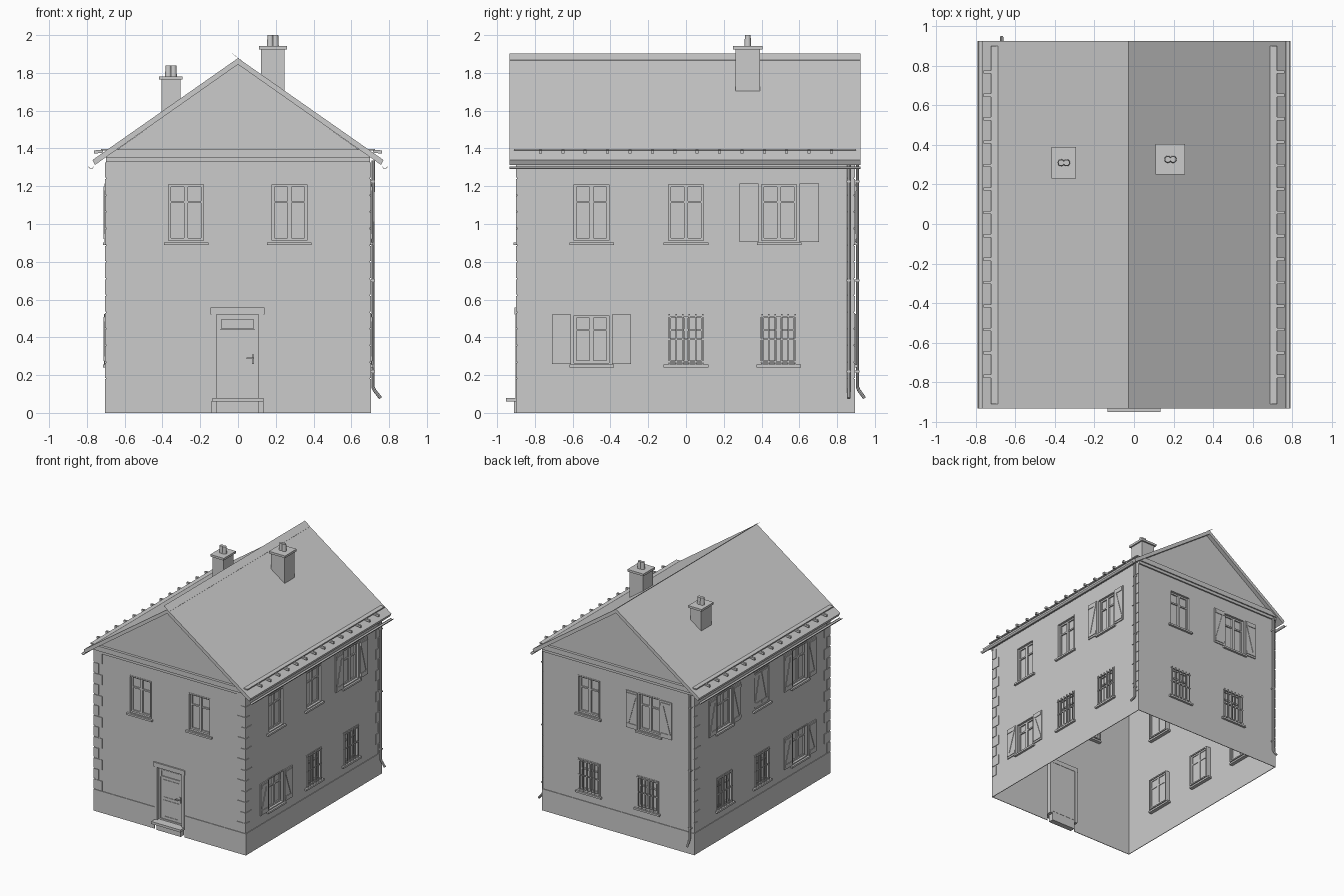
import bpy, bmesh, math
from mathutils import Matrix, Vector

if "Cube" in bpy.data.objects:
    bpy.data.objects.remove(bpy.data.objects["Cube"])

parts = {}

def bm_for(name):
    return parts.setdefault(name, bmesh.new())

# Wall frames: (turn about z, distance from centre). Local u runs right, d outward, z up.
WORLD, FRONT, RIGHT, BACK, LEFT = (0, 0), (0, .896), (90, .698), (180, .89), (270, .698)

def at(wall, u, d, z):
    return Matrix.Rotation(math.radians(wall[0]), 3, 'Z') @ Vector((u, -(wall[1] + d), z))

def prism(name, wall, pts, d0, d1):
    bm = bm_for(name)
    a = [bm.verts.new(at(wall, u, d0, z)) for u, z in pts]
    b = [bm.verts.new(at(wall, u, d1, z)) for u, z in pts]
    faces = [bm.faces.new(a[::-1]), bm.faces.new(b)]
    n = len(pts)
    for i in range(n):
        j = (i + 1) % n
        faces.append(bm.faces.new((a[i], a[j], b[j], b[i])))
    bmesh.ops.recalc_face_normals(bm, faces=faces)

def box(name, wall, u0, u1, z0, z1, d0, d1):
    prism(name, wall, [(u0, z0), (u1, z0), (u1, z1), (u0, z1)], d0, d1)

def sheet(name, wall, pts, d=0):
    bm = bm_for(name)
    bm.faces.new([bm.verts.new(at(wall, u, d, z)) for u, z in pts])

def rect(u0, u1, z0, z1):
    return [(u0, z0), (u1, z0), (u1, z1), (u0, z1)]

def border(name, wall, u0, u1, z0, z1, w, d0, d1):
    box(name, wall, u0, u0 + w, z0, z1, d0, d1)
    box(name, wall, u1 - w, u1, z0, z1, d0, d1)
    box(name, wall, u0 + w, u1 - w, z0, z0 + w, d0, d1)
    box(name, wall, u0 + w, u1 - w, z1 - w, z1, d0, d1)

def wall_sheet(wall, u0, u1, holes):
    us = sorted({u0, u1, *[v for h in holes for v in h[:2]]})
    zs = sorted({.18, 1.352, *[v for h in holes for v in h[2:] if v > .18]})
    for a, b in zip(us, us[1:]):
        for c, e in zip(zs, zs[1:]):
            u, z = (a + b) / 2, (c + e) / 2
            if not any(h[0] < u < h[1] and h[2] < z < h[3] for h in holes):
                sheet('walls', wall, rect(a, b, c, e))

# Shutter leaf with rails and a diagonal brace
def shutter(wall, u0, u1, z0, z1, flip, d=.002):
    box('shutters', wall, u0, u1, z0, z1, d, d + .008)
    for z in (z0 + .015, z1 - .04):
        box('shutters', wall, u0 + .006, u1 - .006, z, z + .025, d + .007, d + .013)
    a, b = (u1 - .008, u0 + .008) if flip else (u0 + .008, u1 - .008)
    s = -.02 if flip else .02
    prism('shutters', wall, [(a, z0 + .04), (a + s, z0 + .04), (b, z1 - .04), (b - s, z1 - .04)],
          d + .007, d + .012)

# Window with casing, sash, glass and sill; kind adds open or closed shutters or bars
def window(wall, uc, upper, kind):
    u0, u1 = uc - .103, uc + .103
    z0, z1 = (.902, 1.218) if upper else (.255, .526)
    border('window_casings', wall, u0, u1, z0, z1, .01, -.04, .003)
    border('window_sashes', wall, u0 + .01, u1 - .01, z0 + .01, z1 - .01, .013, -.032, -.016)
    sheet('window_glass', wall, rect(u0 + .01, u1 - .01, z0 + .01, z1 - .01), -.026)
    box('window_sashes', wall, uc - .011, uc + .011, z0 + .02, z1 - .02, -.031, -.013)
    zt = z0 + (z1 - z0) * .68
    box('window_sashes', wall, u0 + .02, u1 - .02, zt - .006, zt + .006, -.031, -.016)
    box('window_sills', wall, u0 - .015, u1 + .015, z0 - .014, z0 + .001, -.03, .018)
    if kind == 'open':
        shutter(wall, u0 - .107, u0 - .006, z0 + .004, z1 - .004, False)
        shutter(wall, u1 + .006, u1 + .107, z0 + .004, z1 - .004, True)
    if kind == 'closed':
        shutter(wall, u0 + .01, uc - .001, z0 + .01, z1 - .01, False, -.012)
        shutter(wall, uc + .001, u1 - .01, z0 + .01, z1 - .01, True, -.012)
    if kind == 'bars':
        for i in range(6):
            u = uc + (i - 2.5) * .035
            box('window_bars', wall, u - .004, u + .004, z0 + .002, z1 - .003, .003, .011)
        for z in (z0 + .015, (z0 + z1) / 2, z1 - .015):
            box('window_bars', wall, u0 + .004, u1 - .004, z - .004, z + .004, .001, .008)
    return (u0, u1, z0, z1)

DOOR = (-.14, .135, 0, .54)
plan = [
    (FRONT, -.698, .698, [(-.275, 1, ''), (.272, 1, '')]),
    (RIGHT, -.896, .89, [(-.5, 1, ''), (0, 1, ''), (.493, 1, 'open'),
                         (-.5, 0, 'open'), (0, 0, 'bars'), (.49, 0, 'bars')]),
    (BACK, -.698, .698, [(-.275, 1, ''), (.285, 1, 'open'), (-.27, 0, 'bars'), (.27, 0, 'bars')]),
    (LEFT, -.89, .896, [(-.493, 1, 'open'), (0, 1, 'closed'), (.5, 1, 'open'),
                        (-.49, 0, 'bars'), (0, 0, 'bars'), (.5, 0, 'open')]),
]
for wall, u0, u1, wins in plan:
    holes = [window(wall, *w) for w in wins]
    wall_sheet(wall, u0, u1, holes + ([DOOR] if wall is FRONT else []))
    # Plinth, cut at the door
    runs = [(u0, DOOR[0]), (DOOR[1], u1)] if wall is FRONT else [(u0, u1)]
    for a, b in runs:
        box('plinth', wall, a - .005 * (a == u0), b + .005 * (b == u1), 0, .18, 0, .005)
    # Quoins on the front and both sides
    if wall is not BACK:
        h = (1.33 - .18) / 13
        for i in range(13):
            w = .075 if (i % 2) ^ (wall is FRONT) else .042
            z = .18 + i * h
            box('quoins', wall, u0 - .004, u0 + w, z + .004, z + h - .004, 0, .005)
            box('quoins', wall, u1 - w, u1 + .004, z + .004, z + h - .004, 0, .005)
    # Gables with a stepped cornice
    if wall in (FRONT, BACK):
        sheet('gables', wall, [(-.698, 1.352), (.698, 1.352), (0, 1.85)])
        box('cornice', wall, -.70, .70, 1.33, 1.353, 0, .012)
        prism('cornice', wall, [(-.70, 1.353), (.70, 1.353), (.645, 1.394), (-.645, 1.394)], 0, .022)

# Door, surround and step
for a, b in ((-.14, -.114), (.109, .135)):
    box('door_surround', FRONT, a, b, .06, .52, -.035, .007)
box('door_surround', FRONT, -.146, .14, .52, .557, -.035, .012)
box('door', FRONT, -.114, .109, .078, .52, -.032, -.02)
border('door', FRONT, -.108, .103, .08, .512, .012, -.021, -.014)
border('door', FRONT, -.096, .091, .44, .502, .008, -.021, -.012)
for z0, z1 in ((.11, .25), (.27, .42)):
    border('door', FRONT, -.075, .07, z0, z1, .006, -.021, -.016)
box('door_handle', FRONT, .075, .086, .26, .31, -.021, -.012)
box('door_handle', FRONT, .045, .086, .285, .292, -.013, -.004)
box('doorstep', FRONT, -.135, .135, .06, .08, -.03, .056)
box('doorstep', FRONT, -.114, .109, 0, .06, -.03, .015)

# Roof slopes, gutters and snow guards, mirrored left and right
roof_z = lambda x: 1.878 - .7 * abs(x)
Y0, Y1 = -.925, .935
for s in (1, -1):
    prism('roof', WORLD, [(s * x, z) for x, z in
          ((0, 1.878), (.77, 1.339), (.757, 1.313), (0, 1.845))], Y0, Y1)
    arc = [(r * math.cos(a), r * math.sin(a)) for r, sgn in ((.013, 1), (.010, -1))
           for a in [math.pi + (i if sgn > 0 else 8 - i) * math.pi / 8 for i in range(9)]]
    prism('gutters', WORLD, [(s * (.778 + x), 1.304 + z) for x, z in arc], Y0, Y1)
    prism('snow_guards', WORLD, [(s * x, z) for x, z in
          ((.688, 1.397), (.725, 1.397), (.725, 1.388), (.70, 1.388))], -.9, .91)
    for i in range(14):
        y = .77 - i * .1185
        prism('snow_guards', WORLD, [(s * x, z) for x, z in
              ((.715, 1.378), (.762, 1.372), (.762, 1.39), (.715, 1.392))], -y - .008, -y + .008)
# Right-hand covering laps over the ridge
prism('ridge_lap', WORLD, [(.02, 1.866), (-.031, 1.901), (-.03, 1.902), (.02, 1.867)], Y0, Y1)

# Chimneys with caps and paired pots
def chimney(x0, x1, y0, y1, cap_z, top):
    prism('chimneys', WORLD, [(x0, roof_z(x0) - .01), (x1, roof_z(x1) - .01), (x1, cap_z), (x0, cap_z)], -y1, -y0)
    box('chimney_caps', WORLD, x0 - .012, x1 + .012, cap_z, cap_z + .018, -y1 - .012, -y0 + .012)
    xc, yc = (x0 + x1) / 2, (y0 + y1) / 2
    for k in (-1, 1):
        h = top - cap_z - .016
        bmesh.ops.create_cone(bm_for('chimney_pots'), cap_ends=True, segments=16, radius1=.018, radius2=.015,
                              depth=h, matrix=Matrix.Translation((xc + k * .0135, yc, top - h / 2)))
chimney(.122, .247, .262, .392, 1.924, 2.0)
chimney(-.405, -.305, .242, .378, 1.764, 1.84)

# Downpipe clips
for z in (.22, .7, 1.225):
    box('pipe_clips', RIGHT, .851, .873, z - .005, z + .005, 0, .028)
    box('pipe_clips', BACK, .659, .681, z - .005, z + .005, 0, .028)

SMOOTH = {'chimney_pots', 'gutters'}

def add(name, me):
    ob = bpy.data.objects.new(name, me)
    bpy.context.collection.objects.link(ob)
    return ob

def smooth(ob):
    bpy.ops.object.select_all(action='DESELECT')
    ob.select_set(True)
    bpy.context.view_layer.objects.active = ob
    bpy.ops.object.shade_smooth_by_angle(angle=math.radians(40))

for name, bm in parts.items():
    if name in ('walls', 'gables'):
        bmesh.ops.remove_doubles(bm, verts=bm.verts, dist=1e-5)
    me = bpy.data.meshes.new(name)
    bm.to_mesh(me)
    bm.free()
    ob = add(name, me)
    if name in SMOOTH:
        smooth(ob)

# Downpipes with a kicked-out foot
for name, pts in (
        ('right_downpipe', [(.715, .862, 1.335), (.715, .862, .135), (.722, .862, .12), (.755, .862, .078)]),
        ('back_downpipe', [(-.67, .908, 1.335), (-.67, .908, .135), (-.67, .915, .12), (-.67, .945, .078)])):
    cu = bpy.data.curves.new(name, 'CURVE')
    cu.dimensions, cu.bevel_depth, cu.bevel_resolution, cu.use_fill_caps = '3D', .009, 2, True
    sp = cu.splines.new('POLY')
    sp.points.add(len(pts) - 1)
    for p, co in zip(sp.points, pts):
        p.co = (*co, 1)
    ob = add(name, cu)
    bpy.ops.object.select_all(action='DESELECT')
    ob.select_set(True)
    bpy.context.view_layer.objects.active = ob
    bpy.ops.object.convert(target='MESH')
    smooth(bpy.context.view_layer.objects.active)
